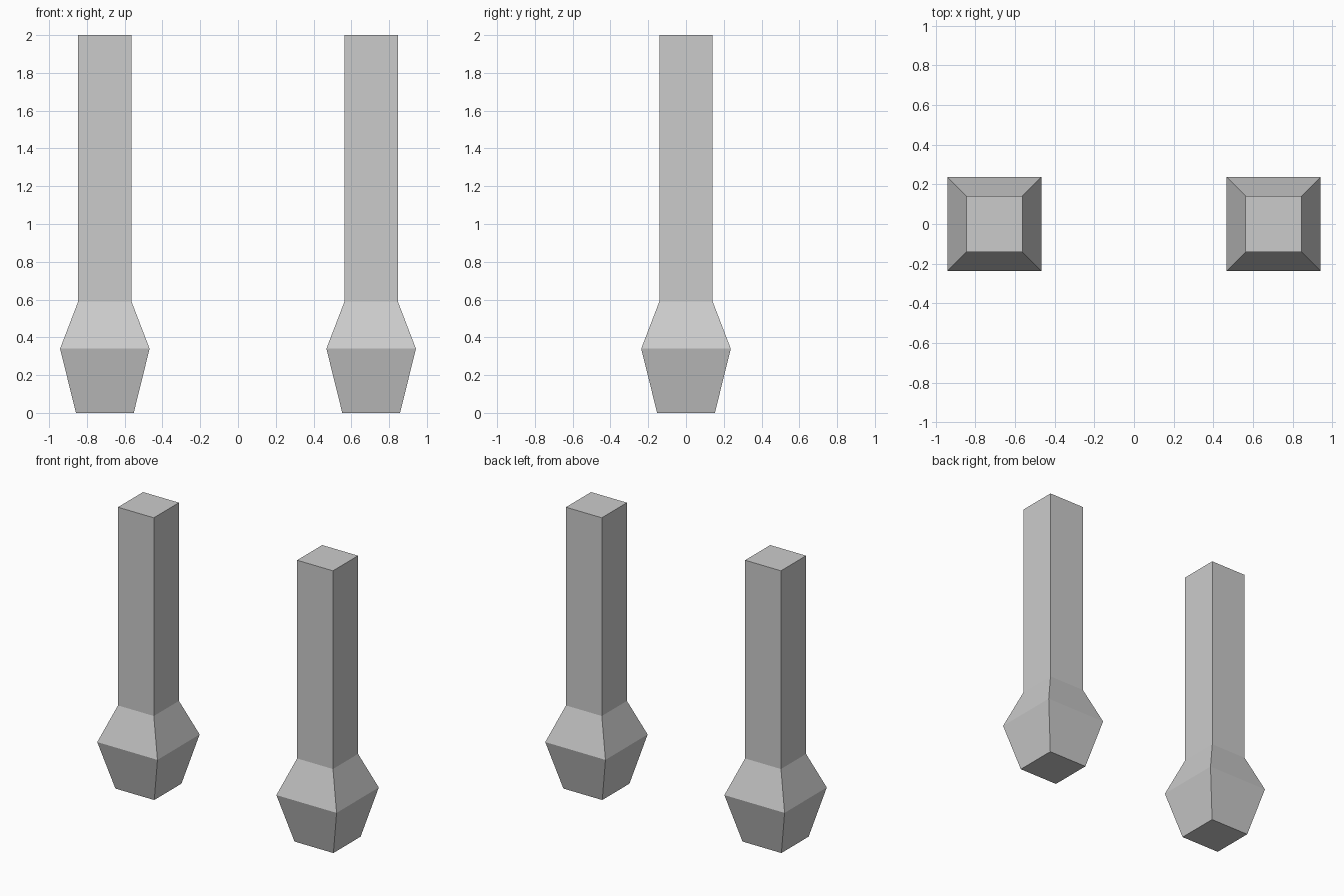
import bpy
import bmesh

if "Cube" in bpy.data.objects:
    bpy.data.objects.remove(bpy.data.objects["Cube"])

# One grey for both legs
grey = bpy.data.materials.new("light_grey")
grey.diffuse_color = (0.6, 0.6, 0.6, 1)
grey.use_nodes = True
grey.node_tree.nodes["Principled BSDF"].inputs["Base Color"].default_value = grey.diffuse_color

# Square cross-sections from foot to top: (half width, height)
PROFILE = [(0.153, 0.0), (0.237, 0.34), (0.141, 0.59), (0.141, 2.0)]


def make_leg(name, x):
    bm = bmesh.new()
    rings = [[bm.verts.new((sx * w, sy * w, z))
              for sx, sy in ((-1, -1), (1, -1), (1, 1), (-1, 1))]
             for w, z in PROFILE]
    # Sides
    for low, high in zip(rings, rings[1:]):
        for i in range(4):
            j = (i + 1) % 4
            bm.faces.new((low[i], low[j], high[j], high[i]))
    # Sole and top
    bm.faces.new(rings[0][::-1])
    bm.faces.new(rings[-1])
    mesh = bpy.data.meshes.new(name)
    bm.to_mesh(mesh)
    bm.free()
    mesh.materials.append(grey)
    leg = bpy.data.objects.new(name, mesh)
    leg.location.x = x
    bpy.context.collection.objects.link(leg)


make_leg("left_leg", -0.705)
make_leg("right_leg", 0.705)
